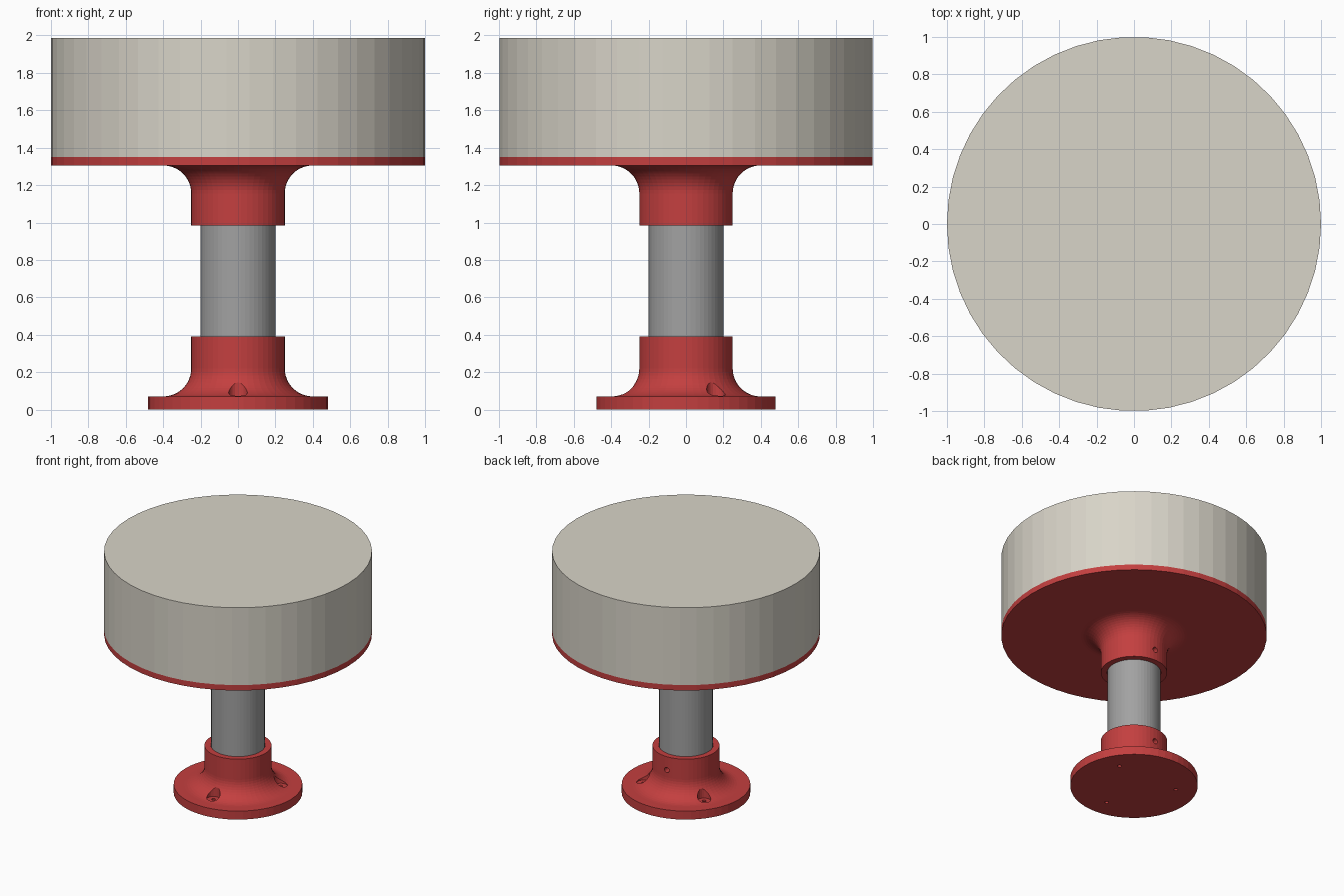
import bpy, bmesh
from math import sin, cos, pi, radians
from mathutils import Matrix

if "Cube" in bpy.data.objects:
    bpy.data.objects.remove(bpy.data.objects["Cube"])

SIDES = 50


def material(name, rgb):
    m = bpy.data.materials.new(name)
    m.diffuse_color = (*rgb, 1)
    m.use_nodes = True
    m.node_tree.nodes["Principled BSDF"].inputs["Base Color"].default_value = m.diffuse_color
    return m


def lathe(name, profile, mat=None, sides=SIDES):
    """Revolve an (r, z) profile around z into a closed solid."""
    bm = bmesh.new()
    vs = [bm.verts.new((r, 0, z)) for r, z in profile]
    es = [bm.edges.new(p) for p in zip(vs, vs[1:])]
    bmesh.ops.spin(bm, geom=vs + es, cent=(0, 0, 0), axis=(0, 0, 1),
                   angle=2 * pi, steps=sides)
    bmesh.ops.remove_doubles(bm, verts=bm.verts, dist=1e-5)
    bmesh.ops.recalc_face_normals(bm, faces=bm.faces)
    me = bpy.data.meshes.new(name)
    bm.to_mesh(me)
    bm.free()
    ob = bpy.data.objects.new(name, me)
    bpy.context.collection.objects.link(ob)
    if mat:
        me.materials.append(mat)
    return ob


def cut(target, cutter):
    """Subtract the cutter, bake the result and remove the cutter."""
    mod = target.modifiers.new("cut", 'BOOLEAN')
    mod.operation, mod.solver, mod.object = 'DIFFERENCE', 'EXACT', cutter
    bpy.context.view_layer.update()
    dg = bpy.context.evaluated_depsgraph_get()
    baked = bpy.data.meshes.new_from_object(target.evaluated_get(dg))
    target.modifiers.clear()
    target.data = baked
    bpy.data.objects.remove(cutter)


def set_screw_hole(target, z):
    """Small radial hole on the back (+y) of a collar."""
    c = lathe("set_screw_cutter", [(0, 0.1), (0.022, 0.1), (0.022, 0.4), (0, 0.4)], sides=20)
    c.matrix_world = Matrix.Translation((0, 0, z)) @ Matrix.Rotation(-pi / 2, 4, 'X')
    cut(target, c)


def flange(name, disc_r, disc_t, collar_end, mat, z0=0, up=1):
    """Disc, quarter-round fillet and socketed collar; up=-1 points it down."""
    arc = [(0.40 - 0.15 * sin(a), disc_t + 0.15 - 0.15 * cos(a))
           for a in (radians(7.5 * i) for i in range(13))]
    pts = [(0, 0), (disc_r, 0), (disc_r, disc_t), *arc,
           (0.25, collar_end), (0.203, collar_end), (0.203, disc_t), (0, disc_t)]
    return lathe(name, [(r, z0 + up * z) for r, z in pts], mat)


red = material("red", (0.55, 0.05, 0.05))
beige = material("beige", (0.69, 0.66, 0.58))
grey = material("dark_grey", (0.36, 0.36, 0.36))

# Base flange with three counterbored screw holes
base = flange("base_flange", 0.48, 0.07, 0.39, red)
for deg in (-90, 30, 150):
    a = radians(deg)
    c = lathe("screw_cutter", [(0, -0.1), (0.015, -0.1), (0.015, 0.066),
                               (0.05, 0.066), (0.05, 0.3), (0, 0.3)], sides=20)
    c.location = (0.32 * cos(a), 0.32 * sin(a), 0)
    cut(base, c)
set_screw_hole(base, 0.28)

# Upper flange carrying the round block
upper = flange("upper_flange", 1.0, 0.045, 0.365, red, z0=1.35, up=-1)
set_screw_hole(upper, 1.075)

# Post
lathe("post", [(0, 0.071), (0.2, 0.071), (0.2, 1.304), (0, 1.304)], grey)

# Round block
lathe("round_block", [(0, 1.35), (1, 1.35), (1, 1.987), (0, 1.987)], beige)
